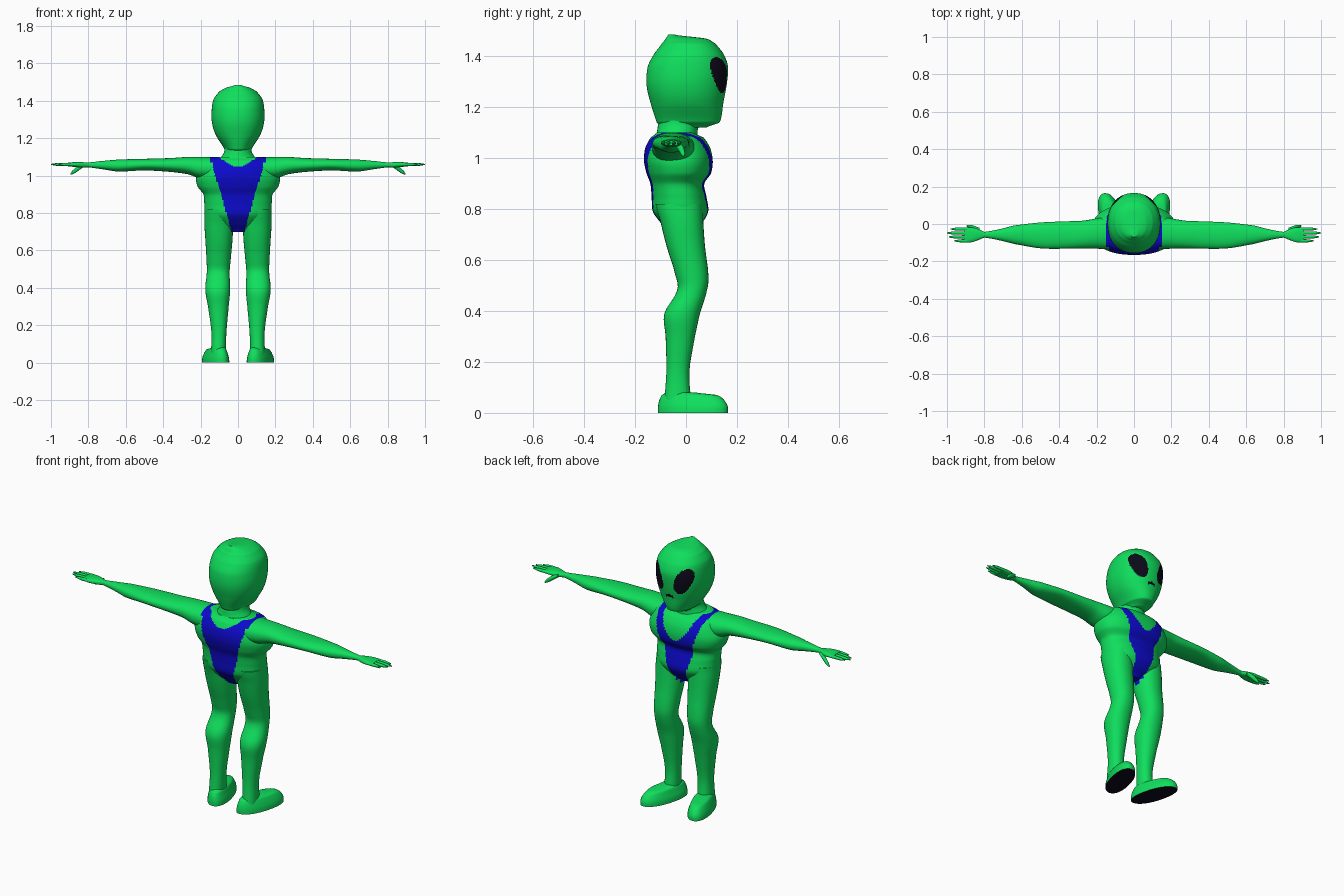
import bpy
import bmesh
import math
from mathutils import Vector

cube = bpy.data.objects.get("Cube")
if cube:
    bpy.data.objects.remove(cube, do_unlink=True)


def make_material(name, color):
    mat = bpy.data.materials.new(name)
    mat.use_nodes = True
    mat.diffuse_color = (*color, 1)
    mat.node_tree.nodes["Principled BSDF"].inputs["Base Color"].default_value = (*color, 1)
    return mat


SKIN, SUIT, DARK = range(3)
MATERIALS = [
    make_material("green skin", (0.005, 0.74, 0.11)),
    make_material("blue suit", (0.004, 0.003, 0.62)),
    make_material("near black", (0.004, 0.003, 0.01)),
]


def smooth_rings(rings, steps):
    """Catmull-Rom interpolation through a list of section tuples."""
    rows = [Vector(r) for r in rings]
    padded = [rows[0]] + rows + [rows[-1]]
    result = []
    for a, b, c, d in zip(padded, padded[1:], padded[2:], padded[3:]):
        for i in range(steps):
            t = i / steps
            curve = (2 * b + (c - a) * t + (2 * a - 5 * b + 4 * c - d) * t ** 2
                     + (3 * b - a - 3 * c + d) * t ** 3) / 2
            curve[0] = b[0] + (c[0] - b[0]) * t
            result.append(curve)
    return result + [rows[-1]]


def power(value, exponent):
    return math.copysign(abs(value) ** exponent, value)


def loft(name, rings, axis="z", side=1, segments=32, steps=4, squareness=2,
         shear=0, rule=None):
    """Skin rounded sections given as (position, low, high, low, high)."""
    bm = bmesh.new()
    loops = []
    for pos, a0, a1, b0, b1 in smooth_rings(rings, steps):
        loop = []
        for k in range(segments):
            angle = math.tau * k / segments
            a = (a0 + a1) / 2 + (a1 - a0) / 2 * power(math.cos(angle), 2 / squareness)
            b = (b0 + b1) / 2 + (b1 - b0) / 2 * power(math.sin(angle), 2 / squareness)
            x, y, z = (a, b, pos) if axis == "z" else (pos, a, b)
            loop.append(bm.verts.new((side * (x + shear * y), y, z)))
        loops.append(loop)
    for low, high in zip(loops, loops[1:]):
        for k in range(segments):
            n = (k + 1) % segments
            bm.faces.new((low[k], low[n], high[n], high[k]))
    bm.faces.new(loops[0])
    bm.faces.new(loops[-1])
    bmesh.ops.recalc_face_normals(bm, faces=bm.faces)
    for face in bm.faces:
        face.smooth = True
        if rule:
            face.material_index = rule(face.calc_center_median(), face.normal)
    mesh = bpy.data.meshes.new(name)
    bm.to_mesh(mesh)
    bm.free()
    for mat in MATERIALS:
        mesh.materials.append(mat)
    obj = bpy.data.objects.new(name, mesh)
    bpy.context.collection.objects.link(obj)
    bpy.ops.object.select_all(action="DESELECT")
    obj.select_set(True)
    bpy.context.view_layer.objects.active = obj
    bpy.ops.object.shade_smooth_by_angle(angle=math.radians(50))
    return obj


def centred(rings):
    """Turn (position, half width, low, high) into full sections."""
    return [(z, -w, w, low, high) for z, w, low, high in rings]


# Colour rules
def suit_rule(p, normal):
    x = abs(p.x)
    inside = x < 0.04 + 0.29 * (p.z - 0.72)
    scoop = (x / 0.1) ** 2
    neckline = 1.05 + 0.05 * scoop if p.y < -0.04 else 0.96 + 0.12 * scoop
    return SUIT if inside and p.z < neckline else SKIN


def face_rule(p, normal):
    if p.y < 0.03:
        return SKIN
    # tilted oval eyes
    dx, dz = abs(p.x) - 0.077, p.z - 1.325
    tilt = math.radians(20)
    u = dx * math.cos(tilt) - dz * math.sin(tilt)
    v = dx * math.sin(tilt) + dz * math.cos(tilt)
    if (u / 0.038) ** 2 + (v / 0.075) ** 2 < 1:
        return DARK
    # small arched mouth
    arch = 1.243 - 0.4 * abs(p.x)
    return DARK if abs(p.x) < 0.022 and arch - 0.014 < p.z < arch else SKIN


def sole_rule(p, normal):
    return DARK if normal.z < -0.9 and p.z < 0.01 else SKIN


# Head and neck
loft("head", centred([
    (1.12, 0.05, -0.09, 0.08), (1.14, 0.072, -0.115, 0.132),
    (1.22, 0.12, -0.14, 0.147), (1.29, 0.14, -0.155, 0.16),
    (1.36, 0.14, -0.15, 0.165), (1.41, 0.13, -0.125, 0.147),
    (1.45, 0.1, -0.095, 0.115), (1.47, 0.065, -0.08, 0.075),
    (1.485, 0.015, -0.07, -0.045)]),
    segments=160, steps=12, squareness=2.2, rule=face_rule)
loft("neck", centred([
    (1.06, 0.12, -0.13, 0.05), (1.1, 0.09, -0.115, 0.045),
    (1.13, 0.073, -0.11, 0.05), (1.17, 0.073, -0.1, 0.05)]))

# Torso with the suit
loft("torso", centred([
    (0.7, 0.04, -0.06, 0.02), (0.74, 0.12, -0.095, 0.06),
    (0.79, 0.172, -0.13, 0.087), (0.85, 0.18, -0.135, 0.08),
    (0.9, 0.185, -0.14, 0.072), (0.94, 0.215, -0.155, 0.098),
    (0.99, 0.225, -0.165, 0.105), (1.04, 0.205, -0.16, 0.095),
    (1.08, 0.18, -0.14, 0.07), (1.1, 0.13, -0.115, 0.03)]),
    segments=128, steps=8, squareness=2.3, rule=suit_rule)

# Limbs, built on the left and mirrored to the right
for label, side in (("left", 1), ("right", -1)):
    loft(f"{label}_leg", [
        (0.04, 0.065, 0.145, -0.085, 0.02), (0.16, 0.062, 0.142, -0.077, 0.013),
        (0.3, 0.05, 0.16, -0.08, 0.035), (0.39, 0.042, 0.175, -0.085, 0.055),
        (0.48, 0.045, 0.167, -0.035, 0.082), (0.54, 0.04, 0.168, -0.042, 0.088),
        (0.65, 0.03, 0.174, -0.075, 0.075), (0.75, 0.025, 0.18, -0.1, 0.068),
        (0.82, 0.025, 0.178, -0.12, 0.065)],
        side=side, squareness=2.2, rule=suit_rule)
    loft(f"{label}_foot", [
        (0, 0.05, 0.176, -0.11, 0.165), (0.025, 0.052, 0.174, -0.11, 0.164),
        (0.05, 0.06, 0.166, -0.105, 0.15), (0.07, 0.067, 0.157, -0.095, 0.122),
        (0.08, 0.078, 0.145, -0.08, 0.04)],
        side=side, squareness=2.2, shear=0.25, rule=sole_rule)
    loft(f"{label}_arm", [
        (0.1, -0.135, 0.04, 0.98, 1.098), (0.2, -0.132, 0.03, 0.985, 1.1),
        (0.27, -0.13, 0.018, 1.008, 1.1), (0.36, -0.132, 0.014, 1.02, 1.094),
        (0.5, -0.13, 0.008, 1.028, 1.09), (0.64, -0.107, -0.008, 1.022, 1.086),
        (0.73, -0.085, -0.03, 1.035, 1.078), (0.81, -0.072, -0.043, 1.045, 1.07)],
        axis="x", side=side, segments=48, steps=6, squareness=2.2, rule=suit_rule)
    loft(f"{label}_palm", [
        (0.79, -0.07, -0.045, 1.046, 1.069), (0.83, -0.085, -0.028, 1.043, 1.072),
        (0.87, -0.098, -0.018, 1.046, 1.073), (0.91, -0.098, -0.018, 1.05, 1.069)],
        axis="x", side=side, squareness=2.5)
    # Fingers and thumb
    for name, y, tip in (("index", -0.027, 0.98), ("middle", -0.048, 1.0),
                         ("ring", -0.069, 0.99), ("little", -0.09, 0.96)):
        loft(f"{label}_{name}_finger", [
            (x, y - r, y + r, 1.06 - r, 1.06 + r)
            for x, r in ((0.89, 0.009), (tip - 0.03, 0.008), (tip, 0.003))],
            axis="x", side=side, segments=10)
    loft(f"{label}_thumb", [
        (0.825, -0.045, -0.02, 1.045, 1.065), (0.86, -0.03, -0.008, 1.022, 1.05),
        (0.885, -0.02, -0.004, 1.008, 1.028), (0.895, -0.013, -0.007, 1.006, 1.013)],
        axis="x", side=side, segments=12)
